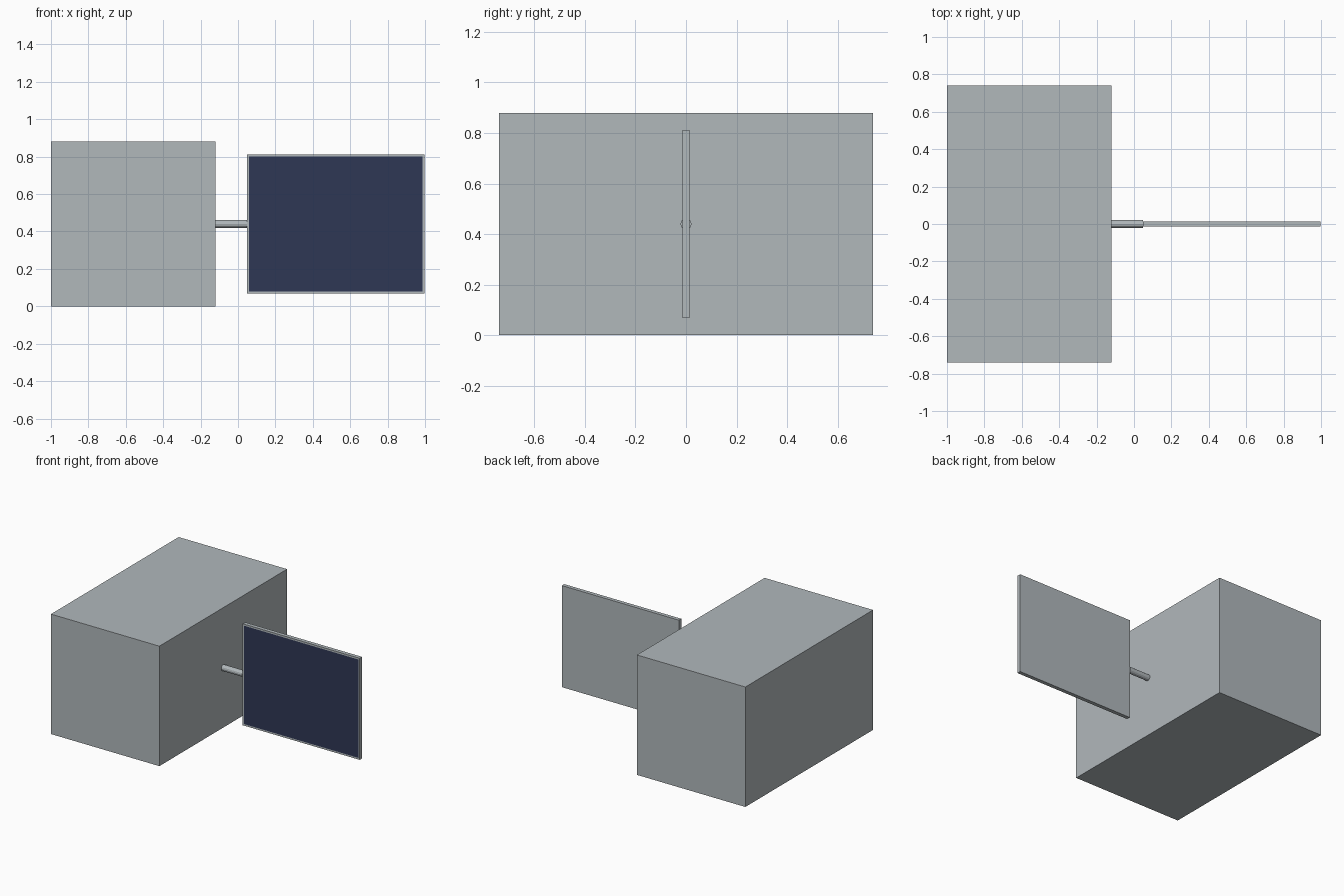
import bpy
import bmesh
import math
from mathutils import Matrix, Vector

default = bpy.data.objects.get("Cube")
if default:
    bpy.data.objects.remove(default, do_unlink=True)


def make_material(name, rgb):
    mat = bpy.data.materials.new(name)
    mat.use_nodes = True
    mat.diffuse_color = (*rgb, 1)
    mat.node_tree.nodes["Principled BSDF"].inputs["Base Color"].default_value = (*rgb, 1)
    return mat


def finish(name, bm, *materials):
    mesh = bpy.data.meshes.new(name)
    bm.to_mesh(mesh)
    bm.free()
    obj = bpy.data.objects.new(name, mesh)
    for mat in materials:
        mesh.materials.append(mat)
    bpy.context.collection.objects.link(obj)
    return obj


def box(size, centre):
    bm = bmesh.new()
    matrix = Matrix.Translation(centre) @ Matrix.Diagonal((*size, 1))
    bmesh.ops.create_cube(bm, size=1, matrix=matrix)
    return bm


grey = make_material("light grey metal", (0.44, 0.48, 0.50))
navy = make_material("navy solar cells", (0.028, 0.038, 0.09))

# Main body
finish("body", box((0.88, 1.48, 0.88), (-0.56, 0, 0.44)), grey)

# Strut between the body and the panel
strut = bmesh.new()
bmesh.ops.create_cone(
    strut, cap_ends=True, segments=12, radius1=0.022, radius2=0.022, depth=0.17,
    matrix=Matrix.Translation((-0.037, 0, 0.44)) @ Matrix.Rotation(math.pi / 2, 4, "Y"))
finish("strut", strut, grey)

# Solar panel with the cell area inset in its front face
panel = box((0.95, 0.028, 0.745), (0.523, 0, 0.44))
panel.normal_update()
front = min(panel.faces, key=lambda f: f.normal.y)
bmesh.ops.inset_region(panel, faces=[front], thickness=0.017)
front.material_index = 1
finish("solar_panel", panel, grey, navy)
